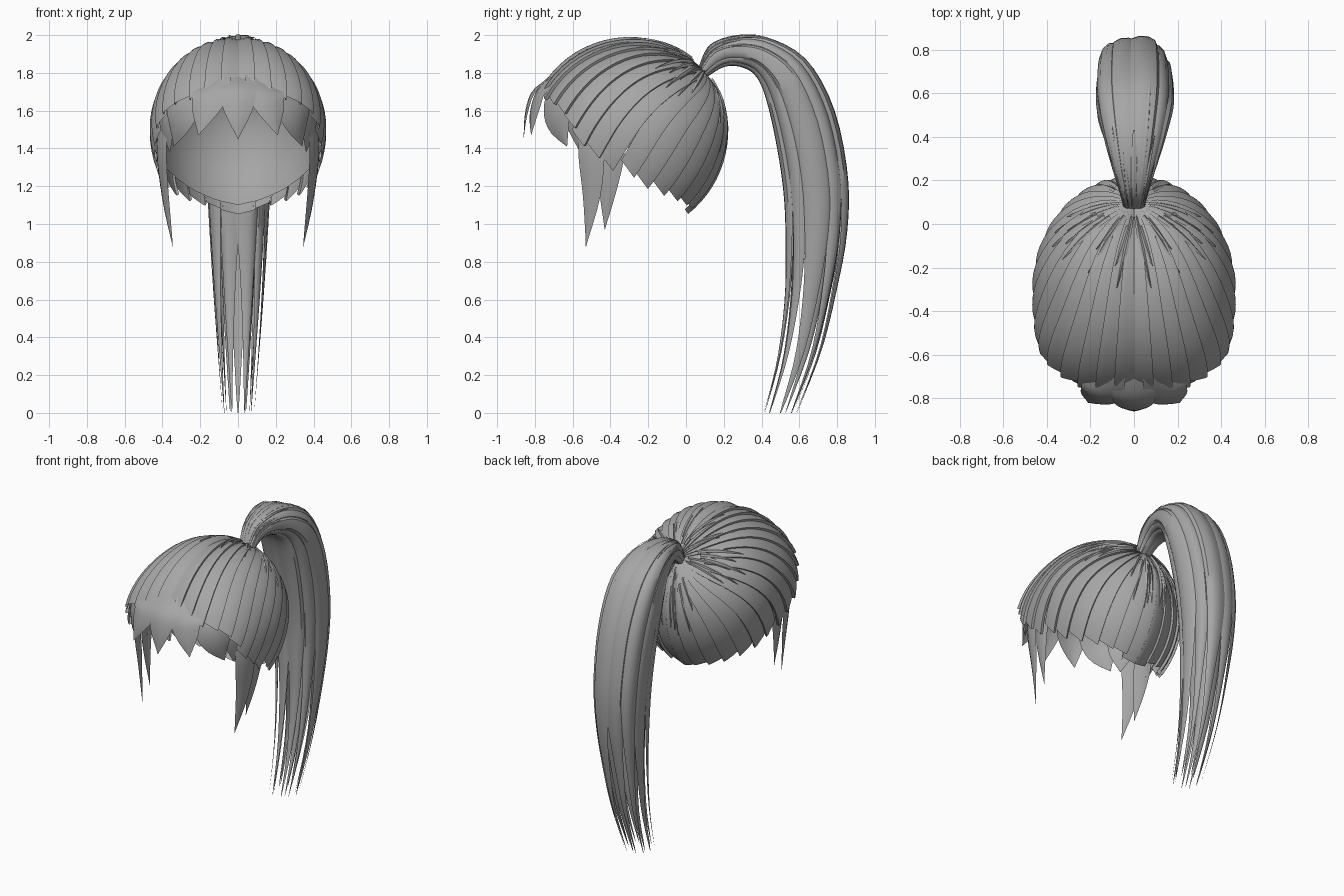
import bpy, bmesh, math, random
from mathutils import Vector

random.seed(4)
if "Cube" in bpy.data.objects:
    bpy.data.objects.remove(bpy.data.objects["Cube"])

hair = bpy.data.materials.new("hair grey")
hair.use_nodes = True
hair.diffuse_color = (0.38, 0.38, 0.38, 1)
hair.node_tree.nodes["Principled BSDF"].inputs["Base Color"].default_value = hair.diffuse_color


def grid(bm, rows, inside):
    """Skin rows of points; faces turn away from the inside points."""
    verts = [[bm.verts.new(p) for p in row] for row in rows]
    faces, facing = [], 0
    for r in range(len(rows) - 1):
        for c in range(len(rows[r]) - 1):
            f = bm.faces.new((verts[r][c], verts[r][c + 1], verts[r + 1][c + 1], verts[r + 1][c]))
            f.normal_update()
            facing += f.normal.dot(f.calc_center_median() - inside[r]) * f.calc_area()
            faces.append(f)
    if facing < 0:
        bmesh.ops.reverse_faces(bm, faces=faces)


def finish(bm, name):
    mesh = bpy.data.meshes.new(name)
    bm.to_mesh(mesh)
    bm.free()
    mesh.materials.append(hair)
    for p in mesh.polygons:
        p.use_smooth = True
    mesh.set_sharp_from_angle(angle=math.radians(40))
    bpy.context.collection.objects.link(bpy.data.objects.new(name, mesh))


def spline(pts, t):
    """Smooth curve through points, t from 0 to 1."""
    n = len(pts) - 1
    i = min(int(t * n), n - 1)
    f = t * n - i
    a, b, c, d = (pts[max(0, min(n, k))] for k in (i - 1, i, i + 1, i + 2))
    return b + (c - a) * (f / 2) + (a * 2 - b * 5 + c * 4 - d) * (f * f / 2) + (b * 3 - a - c * 3 + d) * (f ** 3 / 2)


# Head shape: an ellipsoid, squarer at the front, combed out from a gathering point at the back
CENTRE = Vector((0, -0.3, 1.5))
POLE = Vector((0, 0.745, 0.625)).normalized()
FORWARD = Vector((0, -POLE.z, POLE.y))


def scalp(theta, phi, r=1.0):
    d = POLE * math.cos(theta) + (FORWARD * math.cos(phi) + Vector((1, 0, 0)) * math.sin(phi)) * math.sin(theta)
    if d.y < 0:
        r *= 1 + 0.4 * (d.x * d.y) ** 2
    return CENTRE + Vector((d.x * 0.455, d.y * 0.51, d.z * (0.48 if d.z > 0 else 0.54))) * r


def hairline(phi):
    theta = 0.3
    while theta < 2.7:
        p = scalp(theta, phi)
        if p.z < 1.36 - (p.y + 0.42) * (1.0 if p.y < -0.42 else 0.6):
            break
        theta += 0.01
    return theta


# Smooth lining, shorter than the panels towards the nape
bm = bmesh.new()
rows = []
around = [math.tau * k / 60 for k in range(61)]
ends = [hairline(a) - abs(math.sin(a)) * (0.2 if math.cos(a) < 0 else 0.08) for a in around]
for k in range(17):
    rows.append([scalp(0.02 + (e - 0.02) * k / 16, a, 0.965) for a, e in zip(around, ends)])
grid(bm, rows, [CENTRE] * 17)
finish(bm, "scalp_lining")

# Overlapping panels swept forward then down, mirrored left and right
PROFILE = ((-1.1, -0.008), (-0.5, 0.004), (0.2, 0.014), (0.9, 0.028), (1.15, 0.028), (1.18, -0.005))
bm = bmesh.new()
count = 16
step = math.pi / count
for i in range(count):
    jitter = random.uniform(-0.03, 0.07)
    for side in (-1, 1):
        mid = (i + 0.5) * step
        end = hairline(mid) + jitter
        rows = []
        for k in range(19):
            t = k / 18
            row = []
            for s, h in PROFILE:
                angle = mid + s * step / 2
                angle -= 0.22 * math.sin(angle) * math.sin(math.pi * t)
                row.append(scalp(0.05 + (end - 0.05) * t, side * angle, 1 + h * min(1, 0.3 + 2 * t)))
            rows.append(row)
        grid(bm, rows, [CENTRE] * 19)
finish(bm, "combed_panels")

# Short wisps lying over the crown
bm = bmesh.new()
for i in range(18):
    mid = random.uniform(0.05, math.pi)
    start, length = random.uniform(0.1, 0.4), random.uniform(0.35, 0.7)
    lift = random.uniform(1.03, 1.038)
    for side in (-1, 1):
        rows = []
        for k in range(9):
            t = k / 8
            half = 0.08 * (1 - t) + 0.003
            rows.append([scalp(start + length * t, side * (mid + 0.12 * t + s * half),
                               lift - 0.012 * t * t - 0.014 * abs(s)) for s in (-1, 0, 1)])
        grid(bm, rows, [CENTRE] * 9)
finish(bm, "crown_wisps")


# Pointed locks that come out from under the panels
def lock(bm, points, widths, side, bulge=0.2):
    pts = [Vector((x * side, y, z)) for x, y, z in points]
    rows, inside = [], []
    for k in range(13):
        t = k / 12
        p = spline(pts, t)
        along = spline(pts, min(1, t + 0.02)) - spline(pts, max(0, t - 0.02))
        core = Vector((0, -0.35, p.z))
        out = (p - core).normalized()
        across = along.cross(out).normalized()
        w = max(0.001, spline(widths, t))
        rows.append([p + across * s * w + out * bulge * w * (1 - s * s) for s in (-1, -0.5, 0, 0.5, 1)])
        inside.append(core)
    grid(bm, rows, inside)


bm = bmesh.new()
fringe_width = (0.08, 0.1, 0.075, 0)
lock(bm, ((0, -0.62, 1.82), (0, -0.78, 1.72), (0, -0.835, 1.6), (0, -0.86, 1.45)), fringe_width, 1)
for side in (-1, 1):
    lock(bm, ((0.11, -0.6, 1.82), (0.14, -0.755, 1.71), (0.175, -0.8, 1.6), (0.21, -0.82, 1.47)), fringe_width, side)
    lock(bm, ((0.22, -0.56, 1.79), (0.27, -0.67, 1.67), (0.31, -0.675, 1.54), (0.34, -0.63, 1.41)),
         (0.09, 0.115, 0.09, 0), side)
    lock(bm, ((0.34, -0.5, 1.7), (0.37, -0.55, 1.6), (0.375, -0.56, 1.5), (0.36, -0.56, 1.38)), fringe_width, side)
finish(bm, "fringe")

bm = bmesh.new()
for side in (-1, 1):
    lock(bm, ((0.385, -0.49, 1.62), (0.405, -0.5, 1.4), (0.385, -0.5, 1.15), (0.345, -0.53, 0.88)),
         (0.06, 0.075, 0.05, 0), side)
    lock(bm, ((0.385, -0.38, 1.55), (0.405, -0.4, 1.37), (0.39, -0.415, 1.17), (0.36, -0.43, 0.97)),
         (0.06, 0.075, 0.045, 0), side)
finish(bm, "side_locks")

# Ponytail outline: outer and inner edge (y, z) and half width
OUTER = [Vector((0, y, z)) for y, z in (
    (0.07, 1.84), (0.13, 1.95), (0.28, 2.0), (0.46, 1.98), (0.65, 1.86), (0.79, 1.6),
    (0.86, 1.25), (0.855, 0.95), (0.8, 0.65), (0.72, 0.33), (0.59, 0))]
INNER = [Vector((0, y, z)) for y, z in (
    (0.1, 1.77), (0.2, 1.83), (0.29, 1.83), (0.37, 1.78), (0.425, 1.65), (0.48, 1.4),
    (0.515, 1.15), (0.525, 0.9), (0.52, 0.6), (0.48, 0.28), (0.41, 0))]
WIDTH = (0.05, 0.07, 0.11, 0.15, 0.18, 0.18, 0.17, 0.155, 0.135, 0.11, 0.085)


def square(v):
    return math.copysign(abs(v) ** 0.8, v)


def tail_strand(bm, angle, spread, first, last, taper, lift, segments):
    rows, inside = [], []
    for k in range(segments + 1):
        f = k / segments
        t = first + (last - first) * f
        a, b = spline(OUTER, t), spline(INNER, t)
        core = (a + b) / 2
        thin = 1 if f < taper else 1 - ((f - taper) / (1 - taper)) ** 1.3
        half = spread * thin + 0.012
        row = []
        for s in (-1, -0.6, 0, 0.6, 1):
            v = angle + s * half
            r = lift - 0.1 * abs(s) ** 3 * thin
            row.append(core + ((a - b) / 2 * square(math.cos(v))
                               + Vector((spline(WIDTH, t) * square(math.sin(v)), 0, 0))) * r)
        rows.append(row)
        inside.append(core)
    grid(bm, rows, inside)


# Outer strands in unequal layers, with a filling of inner strands
bm = bmesh.new()
strands = 10
for i in range(strands):
    tail_strand(bm, (i + 0.5) * math.tau / strands, 0.37, 0, 1, 0.6, 1.01 - 0.05 * (i % 2), 36)
for i in range(5):
    tail_strand(bm, i * math.tau / 5, 0.6, 0, 1, 0.6, 0.75, 30)
finish(bm, "ponytail")

# Short strands wrapped over the root of the ponytail
bm = bmesh.new()
for i in range(9):
    tail_strand(bm, (i - 4) * 0.32, 0.14, 0, random.uniform(0.2, 0.42), 0.2, 1.02, 14)
finish(bm, "ponytail_root_strands")
